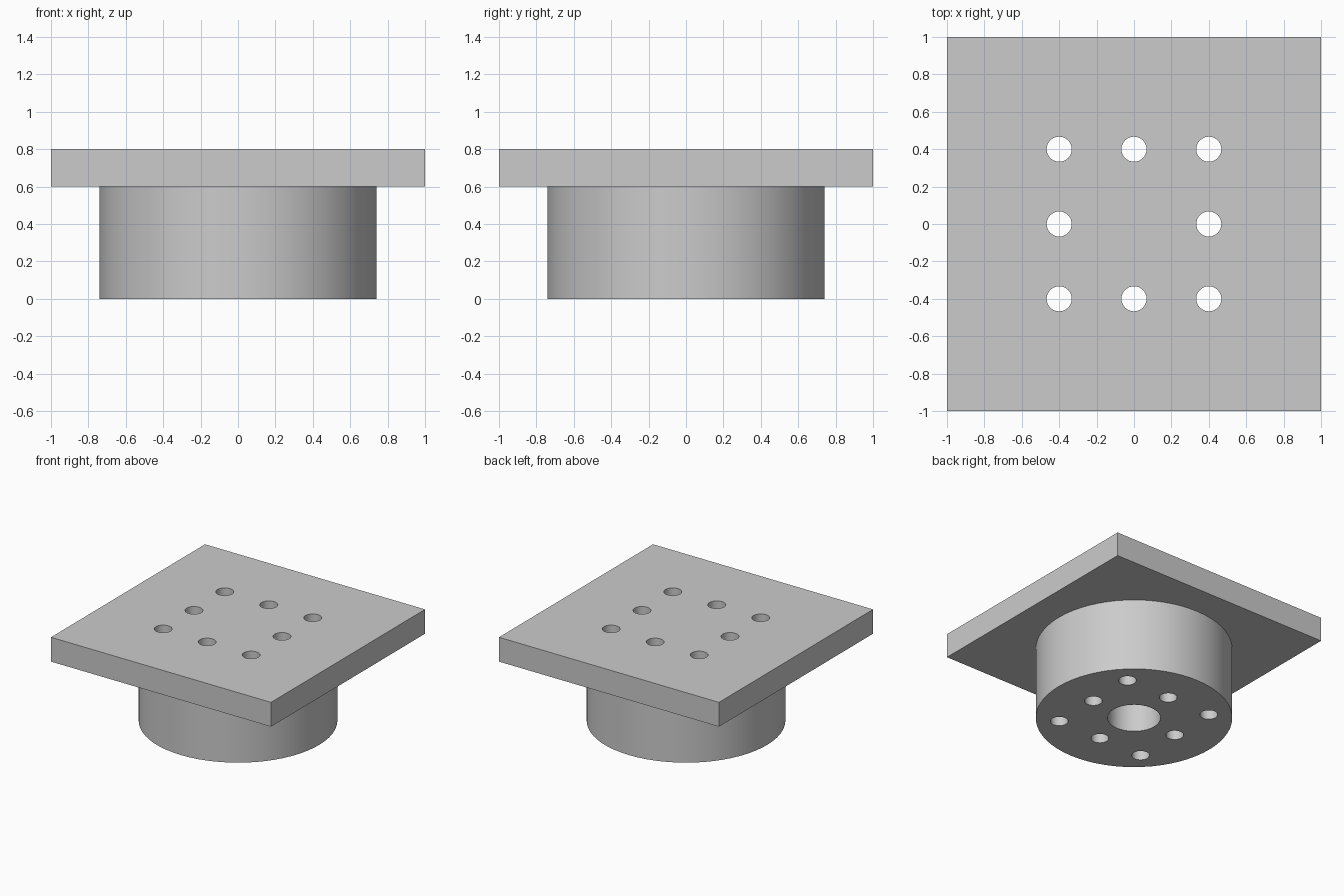
import bpy
import bmesh
import math
from mathutils import Matrix

cube = bpy.data.objects.get("Cube")
if cube:
    bpy.data.objects.remove(cube, do_unlink=True)

PLATE_Z, TOP_Z = 0.6, 0.8
HUB_R, BORE_R, HOLE_R = 0.74, 0.2, 0.067
PITCH = 0.4

grey = bpy.data.materials.new("plain_grey")
grey.use_nodes = True
colour = (0.6, 0.6, 0.6, 1)
grey.diffuse_color = colour
grey.node_tree.nodes["Principled BSDF"].inputs["Base Color"].default_value = colour


def add_cylinder(bm, x, y, z0, z1, radius, sides):
    bmesh.ops.create_cone(bm, cap_ends=True, segments=sides, radius1=radius,
                          radius2=radius, depth=z1 - z0,
                          matrix=Matrix.Translation((x, y, (z0 + z1) / 2)))


def make_object(name, bm):
    mesh = bpy.data.meshes.new(name)
    bm.to_mesh(mesh)
    bm.free()
    mesh.materials.append(grey)
    obj = bpy.data.objects.new(name, mesh)
    bpy.context.collection.objects.link(obj)
    return obj


def cut_and_shade(obj, cutter):
    bpy.ops.object.select_all(action='DESELECT')
    bpy.context.view_layer.objects.active = obj
    obj.select_set(True)
    mod = obj.modifiers.new("holes", 'BOOLEAN')
    mod.operation = 'DIFFERENCE'
    mod.solver = 'EXACT'
    mod.object = cutter
    bpy.ops.object.modifier_apply(modifier=mod.name)
    bpy.ops.object.shade_smooth_by_angle(angle=math.radians(30))


# Square mounting plate
bm = bmesh.new()
bmesh.ops.create_cube(bm, size=1)
bmesh.ops.scale(bm, vec=(2, 2, TOP_Z - PLATE_Z), verts=bm.verts)
bmesh.ops.translate(bm, vec=(0, 0, (TOP_Z + PLATE_Z) / 2), verts=bm.verts)
plate = make_object("mounting_plate", bm)

# Round hub below the plate
bm = bmesh.new()
add_cylinder(bm, 0, 0, 0, PLATE_Z, HUB_R, 64)
hub = make_object("round_hub", bm)

# Bolt holes through everything, and the central bore that stops at the plate
bolts = bmesh.new()
bolts_and_bore = bmesh.new()
for i in (-1, 0, 1):
    for j in (-1, 0, 1):
        if i or j:
            for bm in (bolts, bolts_and_bore):
                add_cylinder(bm, i * PITCH, j * PITCH, -0.1, 1, HOLE_R, 32)
add_cylinder(bolts_and_bore, 0, 0, -0.1, 1, BORE_R, 48)

for part, bm in ((plate, bolts), (hub, bolts_and_bore)):
    cutter = make_object("hole_cutter", bm)
    cut_and_shade(part, cutter)
    bpy.data.objects.remove(cutter, do_unlink=True)
